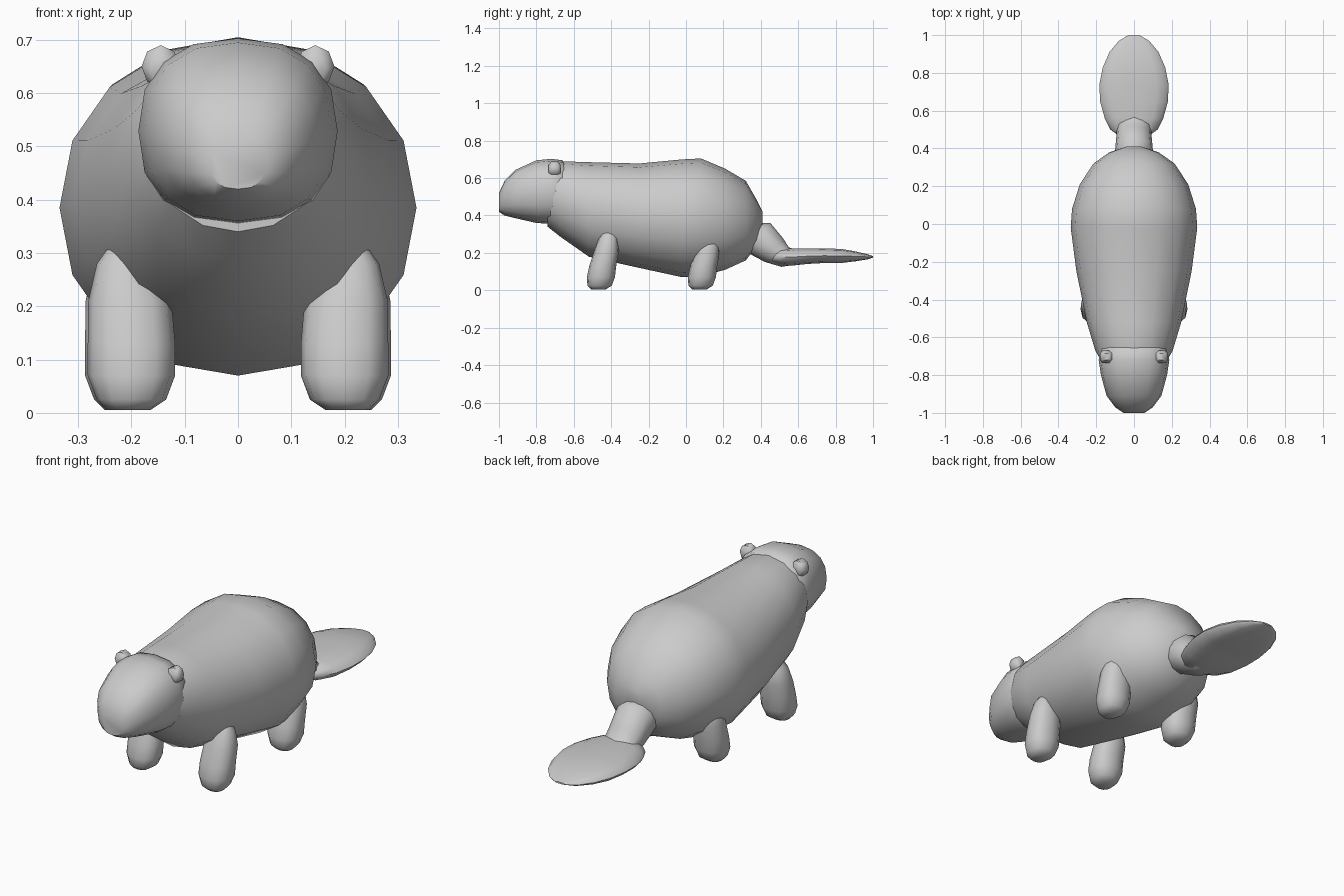
import bpy, bmesh, math

def loft(name, rings, sides=16, power=2.0, flip=1):
    """Skin superellipse rings: (x, y, z, half_width, half_height, tilt_degrees)."""
    bm = bmesh.new()
    loops = []
    for x, y, z, hw, hh, tilt in rings:
        t = math.radians(tilt)
        loop = []
        for i in range(sides):
            a = 2 * math.pi * i / sides
            c, s = math.cos(a), math.sin(a)
            u = math.copysign(abs(c) ** (2 / power), c) * hw
            w = math.copysign(abs(s) ** (2 / power), s) * hh
            loop.append(bm.verts.new((flip * (x + u), y - w * math.sin(t), z + w * math.cos(t))))
        loops.append(loop)
    for a, b in zip(loops, loops[1:]):
        for i in range(sides):
            j = (i + 1) % sides
            bm.faces.new((a[i], a[j], b[j], b[i]))
    bm.faces.new(loops[0])
    bm.faces.new(loops[-1])
    bmesh.ops.recalc_face_normals(bm, faces=bm.faces)
    me = bpy.data.meshes.new(name)
    bm.to_mesh(me)
    bm.free()
    ob = bpy.data.objects.new(name, me)
    bpy.context.collection.objects.link(ob)
    bpy.ops.object.select_all(action='DESELECT')
    ob.select_set(True)
    bpy.context.view_layer.objects.active = ob
    bpy.ops.object.shade_smooth_by_angle(angle=math.radians(50))
    return ob

def span(y, low, high, hw, x=0):
    """Upright ring given by its bottom and top height."""
    return (x, y, (low + high) / 2, hw, (high - low) / 2, 0)

# Plump body, widest over the hips
loft("body", [
    span(-0.74, 0.34, 0.67, 0.165),
    span(-0.67, 0.285, 0.69, 0.205),
    span(-0.52, 0.18, 0.685, 0.25),
    span(-0.25, 0.12, 0.678, 0.305),
    span(-0.02, 0.07, 0.70, 0.335),
    span(0.08, 0.075, 0.705, 0.328),
    span(0.21, 0.11, 0.65, 0.287),
    span(0.32, 0.16, 0.585, 0.215),
    span(0.38, 0.24, 0.48, 0.13),
    span(0.41, 0.35, 0.42, 0.04)], sides=16, power=2.1)

# Blunt head
loft("head", [
    span(-1.0, 0.42, 0.52, 0.055),
    span(-0.97, 0.40, 0.585, 0.10),
    span(-0.91, 0.385, 0.645, 0.145),
    span(-0.80, 0.36, 0.695, 0.175),
    span(-0.72, 0.355, 0.703, 0.187),
    span(-0.66, 0.37, 0.695, 0.18),
    span(-0.62, 0.41, 0.64, 0.13)], sides=16, power=2.4)

for side, sx in (("left", 1), ("right", -1)):
    # Small round ears
    loft(side + "_ear", [
        (0.145, -0.735, 0.645, 0.02, 0.025, 0),
        (0.145, -0.72, 0.65, 0.036, 0.04, 0),
        (0.145, -0.685, 0.65, 0.036, 0.04, 0),
        (0.145, -0.67, 0.645, 0.02, 0.025, 0)], sides=8, flip=sx)
    # Stubby legs with feet slightly forward
    for part, dy, dx in (("front", 0.0, 0.0), ("back", 0.54, 0.005)):
        loft(f"{side}_{part}_leg", [
            (0.205 + dx, -0.468 + dy, 0.005, 0.04, 0.04, 90),
            (0.20 + dx, -0.462 + dy, 0.025, 0.065, 0.065, 90),
            (0.20 + dx, -0.455 + dy, 0.07, 0.082, 0.075, 90),
            (0.20 + dx, -0.445 + dy, 0.13, 0.082, 0.072, 90),
            (0.203 + dx, -0.425 + dy, 0.21, 0.078, 0.066, 90),
            (0.21 + dx, -0.415 + dy, 0.28, 0.055, 0.05, 90),
            (0.21 + dx, -0.41 + dy, 0.315, 0.03, 0.03, 90)],
            sides=12, power=2.3, flip=sx)

# Round tail root, sloping down
loft("tail_root", [
    (0, 0.33, 0.30, 0.08, 0.08, -40),
    (0, 0.39, 0.28, 0.10, 0.10, -38),
    (0, 0.47, 0.215, 0.093, 0.08, -38),
    (0, 0.53, 0.178, 0.09, 0.056, -20),
    (0, 0.60, 0.175, 0.06, 0.035, 0)], sides=12)

# Flat paddle tail
loft("tail_paddle", [
    span(0.46, 0.15, 0.20, 0.07),
    span(0.50, 0.135, 0.22, 0.125),
    span(0.56, 0.13, 0.225, 0.155),
    span(0.65, 0.14, 0.225, 0.18),
    span(0.74, 0.145, 0.225, 0.183),
    span(0.83, 0.145, 0.222, 0.165),
    span(0.91, 0.155, 0.208, 0.13),
    span(0.97, 0.165, 0.193, 0.08),
    span(1.0, 0.175, 0.183, 0.03)], sides=14, power=2.2)
